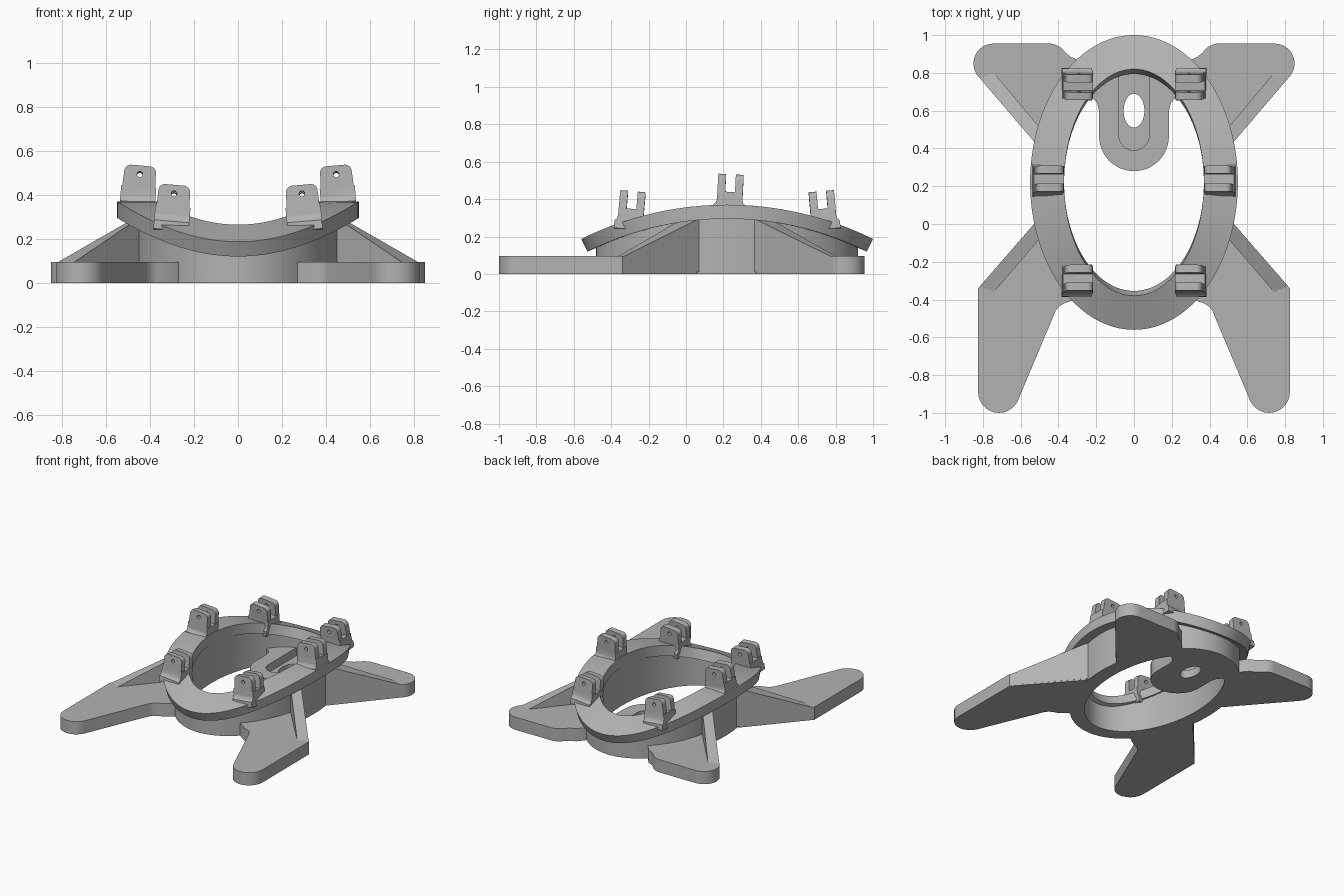
import bpy, bmesh, math
from mathutils import Matrix, Vector

if "Cube" in bpy.data.objects:
    bpy.data.objects.remove(bpy.data.objects["Cube"], do_unlink=True)

gray = bpy.data.materials.new("plain gray")
gray.use_nodes = True
COLOR = (0.45, 0.45, 0.45, 1)
gray.diffuse_color = COLOR
gray.node_tree.nodes["Principled BSDF"].inputs["Base Color"].default_value = COLOR

MID_Y = 0.22        # centre of the oval opening
BEND_Z = -1.38      # axis the top ring is bent around
R_TOP, R_BOTTOM = 1.75, 1.675


def finish(name, bm, matrix=None):
    bmesh.ops.recalc_face_normals(bm, faces=bm.faces)
    if matrix:
        bm.transform(matrix)
    mesh = bpy.data.meshes.new(name)
    bm.to_mesh(mesh)
    bm.free()
    mesh.materials.append(gray)
    obj = bpy.data.objects.new(name, mesh)
    bpy.context.collection.objects.link(obj)
    bpy.ops.object.select_all(action="DESELECT")
    obj.select_set(True)
    bpy.context.view_layer.objects.active = obj
    bpy.ops.object.shade_smooth_by_angle(angle=math.radians(30))
    return obj


def arc(cx, cy, rx, ry, start, end, n=12):
    angles = [math.radians(start + (end - start) * i / n) for i in range(n + 1)]
    return [(cx + rx * math.cos(a), cy + ry * math.sin(a)) for a in angles]


def oval(cx, cy, rx, ry, n=32):
    return arc(cx, cy, rx, ry, 0, 360, n)[:-1]


def add_prism(bm, loops, z0, z1, matrix=Matrix()):
    """Extrude an outline, with optional holes, from z0 to z1."""
    edges, verts = [], []
    for loop in loops:
        ring = [bm.verts.new((x, y, z0)) for x, y in loop]
        edges += [bm.edges.new((v, ring[i - 1])) for i, v in enumerate(ring)]
        verts += ring
    fill = bmesh.ops.triangle_fill(bm, edges=edges, use_beauty=True)
    faces = [g for g in fill["geom"] if isinstance(g, bmesh.types.BMFace)]
    top = bmesh.ops.extrude_face_region(bm, geom=faces, use_keep_orig=True)
    lifted = [g for g in top["geom"] if isinstance(g, bmesh.types.BMVert)]
    bmesh.ops.translate(bm, verts=lifted, vec=(0, 0, z1 - z0))
    bmesh.ops.transform(bm, verts=verts + lifted, matrix=matrix)


def prism(name, loops, z0, z1):
    bm = bmesh.new()
    add_prism(bm, loops, z0, z1)
    return finish(name, bm)


def oval_band(name, section, n=128):
    """Sweep a closed cross-section around an oval; section(c, s) gives its points."""
    bm = bmesh.new()
    rows = []
    for i in range(n):
        a = 2 * math.pi * i / n
        rows.append([bm.verts.new(p) for p in section(math.cos(a), math.sin(a))])
    for i, row in enumerate(rows):
        prev = rows[i - 1]
        for j in range(len(row)):
            bm.faces.new((prev[j - 1], prev[j], row[j], row[j - 1]))
    return finish(name, bm)


def bent(x, dy, radius):
    t = math.asin(dy / R_TOP)
    return (x, MID_Y + radius * math.sin(t), BEND_Z + radius * math.cos(t))


def ring_section(c, s):
    outer, inner = (0.55 * c, 0.78 * s), (0.37 * c, 0.60 * s)
    return [bent(*outer, R_TOP), bent(*inner, R_TOP),
            bent(*inner, R_BOTTOM), bent(*outer, R_BOTTOM)]


def wall_section(c, s):
    points = []
    for rx, ry, low_first in ((0.48, 0.70, True), (0.375, 0.60, False)):
        x, dy = rx * c, ry * s
        high = BEND_Z + math.sqrt((R_BOTTOM + 0.02) ** 2 - dy ** 2)
        pair = [(x, MID_Y + dy, 0), (x, MID_Y + dy, high)]
        points += pair if low_first else pair[::-1]
    return points


oval_band("bent_top_ring", ring_section)
oval_band("oval_wall", wall_section)

# Feet and their sloping ribs
front_foot = ([(0.43, 0.06), (0.48, 0.055), (0.825, -0.34)]
              + arc(0.715, -0.89, 0.11, 0.11, 0, -155)
              + [(0.415, -0.46), (0.395, -0.435), (0.37, -0.42), (0.34, -0.41),
                 (0.27, -0.36), (0.34, -0.24)])
back_foot = ([(0.43, 0.36), (0.48, 0.38)]
             + arc(0.745, 0.85, 0.105, 0.105, -40, 90)
             + arc(0.45, 0.855, 0.1, 0.1, 90, 130, 6)
             + [(0.36, 0.905), (0.335, 0.885), (0.30, 0.87), (0.25, 0.81), (0.35, 0.67)])
front_rib = [(0.46, 0.08), (0.825, -0.34), (0.75, -0.37), (0.44, -0.01)]
back_rib = [(0.46, 0.355), (0.825, 0.782), (0.75, 0.81), (0.44, 0.44)]


def rib(name, footprint):
    bm = bmesh.new()
    low = [bm.verts.new((x, y, 0.01)) for x, y in footprint]
    heights = (0.30, 0.09, 0.09, 0.30)
    high = [bm.verts.new((x, y, z)) for (x, y), z in zip(footprint, heights)]
    bm.faces.new(low)
    bm.faces.new(high)
    for i in range(4):
        bm.faces.new((low[i - 1], low[i], high[i], high[i - 1]))
    return finish(name, bm)


for side, sx in (("left", 1), ("right", -1)):
    def flip(points):
        return [(sx * x, y) for x, y in points]
    prism(side + "_front_foot", [flip(front_foot)], 0, 0.095)
    prism(side + "_back_foot", [flip(back_foot)], 0, 0.095)
    rib(side + "_front_rib", flip(front_rib))
    rib(side + "_back_rib", flip(back_rib))

# Inner tongue with a recessed slot and an oval hole
flare = [(0.185, 0.60), (0.195, 0.64), (0.22, 0.67), (0.265, 0.69), (0.2, 0.82)]
tongue = (arc(0, 0.465, 0.185, 0.185, 180, 360, 24) + flare
          + [(-x, y) for x, y in reversed(flare)])
slot = arc(0, 0.47, 0.08, 0.08, 180, 360, 16) + [(0.08, 0.81), (-0.08, 0.81)]
prism("tongue_floor", [tongue, oval(0, 0.60, 0.055, 0.09)], 0, 0.06)
prism("tongue_rim", [tongue, slot], 0.06, 0.12)

# Forked lugs: two drilled prongs on a flared block
R = 0.03
prong = ([(-0.078, 0), (0.078, 0)] + arc(0.072 - R, 0.168 - R, R, R, 0, 90, 6)
         + arc(-0.072 + R, 0.168 - R, R, R, 90, 180, 6))
block = [(-0.085, -0.04), (0.085, -0.04), (0.085, 0), (0.073, 0.012), (0.068, 0.03),
         (0.068, 0.07), (-0.068, 0.07), (-0.068, 0.03), (-0.073, 0.012), (-0.085, 0)]
STAND = Matrix.Rotation(math.pi / 2, 4, "X")
ACROSS = Matrix.Rotation(math.pi / 2, 4, "Z") @ STAND


def lug(name, x, y, z, pitch):
    bm = bmesh.new()
    for start in (-0.068, 0.026):
        add_prism(bm, [prong, oval(0, 0.128, 0.013, 0.013, 16)], start, start + 0.042, STAND)
    add_prism(bm, [block], -0.08, 0.08, ACROSS)
    roll = math.radians(-5 if x > 0 else 5)
    place = (Matrix.Translation(Vector((x, y, z))) @ Matrix.Rotation(roll, 4, "Y")
             @ Matrix.Rotation(math.radians(pitch), 4, "X"))
    finish(name, bm, place)


for side, sx in (("left", 1), ("right", -1)):
    lug(side + "_front_lug", sx * 0.302, -0.298, 0.272, -5)
    lug(side + "_middle_lug", sx * 0.457, 0.232, 0.362, -3)
    lug(side + "_back_lug", sx * 0.302, 0.738, 0.272, 5)
